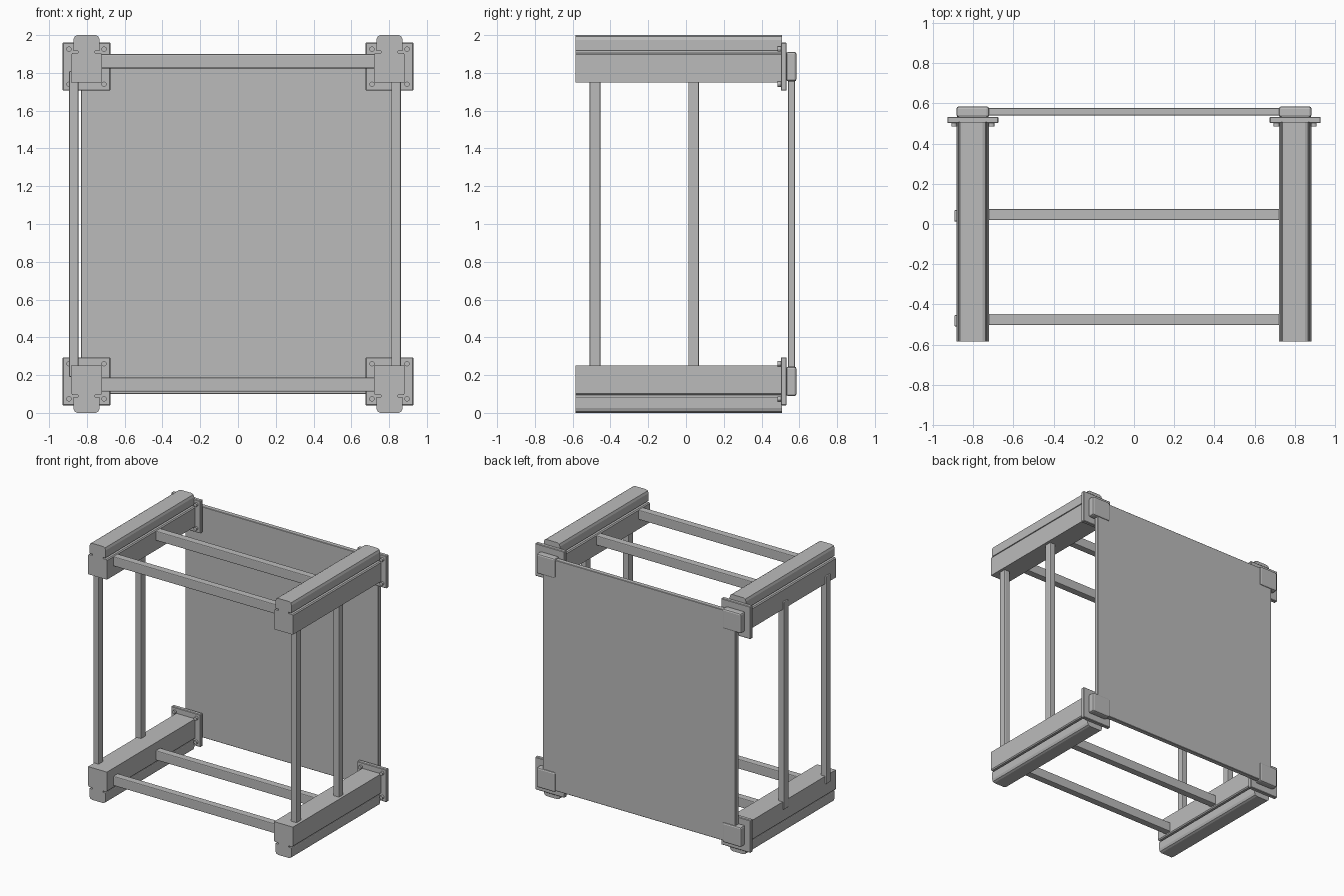
import bpy, bmesh, math
from mathutils import Matrix

if "Cube" in bpy.data.objects:
    bpy.data.objects.remove(bpy.data.objects["Cube"])

metal = bpy.data.materials.new("grey_metal")
metal.diffuse_color = (0.5, 0.5, 0.5, 1)
metal.use_nodes = True
metal.node_tree.nodes["Principled BSDF"].inputs["Base Color"].default_value = metal.diffuse_color


def finish(name, bm, bevel=0.0, segments=2):
    bmesh.ops.recalc_face_normals(bm, faces=bm.faces)
    me = bpy.data.meshes.new(name)
    bm.to_mesh(me)
    bm.free()
    me.materials.append(metal)
    ob = bpy.data.objects.new(name, me)
    bpy.context.collection.objects.link(ob)
    if bevel:
        m = ob.modifiers.new("bevel", 'BEVEL')
        m.width, m.segments, m.limit_method = bevel, segments, 'ANGLE'
    return ob


def box(name, x, y, z, bevel=0.0, segments=2):
    bm = bmesh.new()
    size = Matrix.Diagonal((x[1] - x[0], y[1] - y[0], z[1] - z[0], 1))
    mid = Matrix.Translation((sum(x) / 2, sum(y) / 2, sum(z) / 2))
    bmesh.ops.create_cube(bm, size=1, matrix=mid @ size)
    return finish(name, bm, bevel, segments)


def rail(name, cx, flip):
    # Half profile (offset from rail centre, height above the rail's inner face)
    half = [(0.081, 0), (0.081, 0.148), (0.074, 0.156), (0.045, 0.156),
            (0.045, 0.166), (0.068, 0.166), (0.07, 0.17), (0.07, 0.225),
            (0.063, 0.243), (0.048, 0.25)]
    loop = half + [(-u, v) for u, v in reversed(half)]
    bm = bmesh.new()
    vs = [bm.verts.new((cx + u, -0.585, 0.25 - v if flip else 1.75 + v)) for u, v in loop]
    face = bm.faces.new(vs)
    ext = bmesh.ops.extrude_face_region(bm, geom=[face])
    moved = [g for g in ext["geom"] if isinstance(g, bmesh.types.BMVert)]
    bmesh.ops.translate(bm, verts=moved, vec=(0, 1.092, 0))
    finish(name, bm)


# Four corner rails, each with mounting plate, bolts and end cap
for sx, side in ((-1, "left"), (1, "right")):
    for flip, level in ((False, "top"), (True, "bottom")):
        tag = f"{level}_{side}"
        cx, cz = sx * 0.802, 0.167 if flip else 1.833
        rail(f"rail_{tag}", cx, flip)
        box(f"mounting_plate_{tag}", (cx - 0.127, cx + 0.127), (0.502, 0.533),
            (cz - 0.127, cz + 0.127), 0.004, 1)
        box(f"end_cap_{tag}", (cx - 0.081, cx + 0.081), (0.53, 0.585),
            (cz - 0.078, cz + 0.078), 0.012, 2)
        bm = bmesh.new()
        for i in (-1, 1):
            for j in (-1, 1):
                place = Matrix.Translation((cx + i * 0.093, 0.495, cz + j * 0.093))
                bmesh.ops.create_cone(bm, cap_ends=True, segments=12, radius1=0.014, radius2=0.014,
                                      depth=0.02, matrix=place @ Matrix.Rotation(math.pi / 2, 4, 'X'))
        finish(f"bolts_{tag}", bm)

# Cross bars and upright posts at two depths
for depth, y in (("front", -0.475), ("middle", 0.047)):
    for level, z in (("bottom", (0.112, 0.187)), ("top", (1.824, 1.899))):
        box(f"cross_bar_{level}_{depth}", (-0.74, 0.74), (y - 0.028, y + 0.028), z, 0.006)
    for side, x in (("left", (-0.894, -0.845)), ("right", (0.812, 0.862))):
        box(f"post_{side}_{depth}", x, (y - 0.035, y + 0.022), (0.19, 1.81), 0.006)

# Back panel
box("back_panel", (-0.832, 0.832), (0.54, 0.578), (0.1, 1.9), 0.003, 1)
